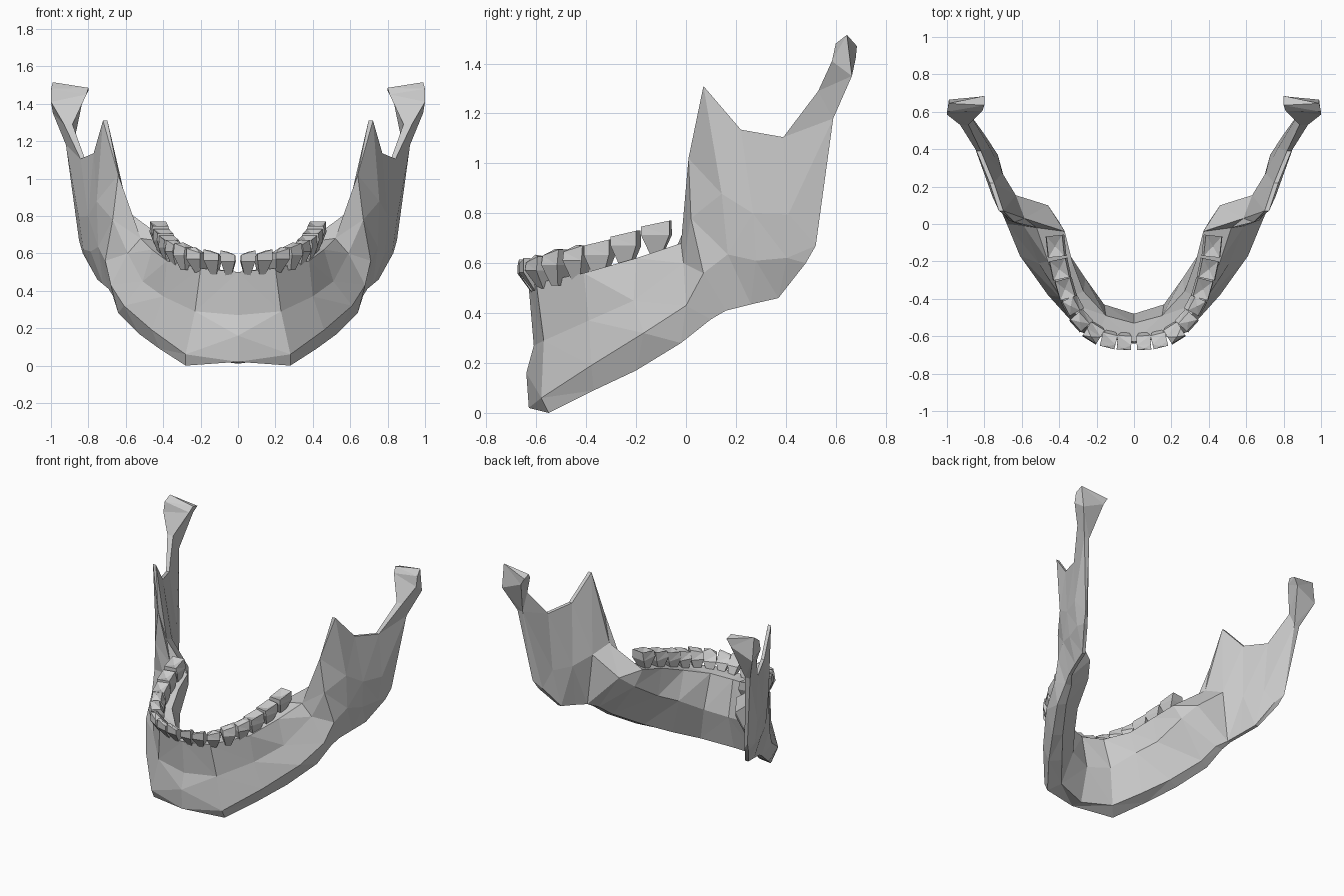
import bpy, bmesh, math
from mathutils import Vector

if "Cube" in bpy.data.objects:
    bpy.data.objects.remove(bpy.data.objects["Cube"])


def finish(name, bm):
    """Turn one half into a mirrored, flat-shaded object."""
    bmesh.ops.recalc_face_normals(bm, faces=bm.faces)
    bmesh.ops.triangulate(bm, faces=[f for f in bm.faces if len(f.verts) > 3],
                          quad_method='SHORT_EDGE')
    me = bpy.data.meshes.new(name)
    bm.to_mesh(me)
    bm.free()
    ob = bpy.data.objects.new(name, me)
    bpy.context.collection.objects.link(ob)
    mod = ob.modifiers.new("mirror", 'MIRROR')
    mod.merge_threshold = 0.0005
    return ob


def bridge(bm, a, b):
    n = len(a)
    for i in range(n):
        j = (i + 1) % n
        bm.faces.new((a[i], a[j], b[j], b[i]))


def ring(bm, pts):
    return [bm.verts.new(p) for p in pts]


# Jaw body cross-sections, chin to back teeth:
# outer top, outer mid, outer low, outer base, inner base, inner mid, inner top
body = [
    [(0, -.63, .50), (0, -.61, .27), (0, -.64, .16), (0, -.63, .02),
     (0, -.54, .01), (0, -.48, .25), (0, -.53, .50)],
    [(.20, -.60, .52), (.23, -.57, .29), (.28, -.58, .06), (.28, -.55, 0),
     (.22, -.48, .04), (.16, -.43, .28), (.15, -.49, .52)],
    [(.38, -.41, .56), (.40, -.39, .37), (.46, -.38, .19), (.42, -.37, .09),
     (.34, -.33, .11), (.26, -.29, .37), (.27, -.36, .56)],
    [(.46, -.20, .62), (.51, -.21, .45), (.61, -.17, .32), (.53, -.20, .17),
     (.46, -.18, .19), (.34, -.17, .43), (.33, -.20, .62)],
    [(.52, -.02, .68), (.59, -.01, .60), (.68, 0, .43), (.64, -.02, .28),
     (.58, 0, .30), (.40, .01, .55), (.37, -.04, .66)],
]
# Front edge of the upright plate
front_edge = [(.64, .01, 1.02), (.67, .02, .78), (.71, .07, .56), (.67, .10, .375),
              (.62, .10, .38), (.46, .10, .63), (.585, .03, .82)]


# Upright plate sections from a top point, a base point and a thickness
def plate(top, base, bulge, thick):
    t, b = Vector(top), Vector(base)
    edge, fat = Vector((.012, 0, 0)), Vector((thick / 2, 0, 0))
    mid = t.lerp(b, .48) + Vector((bulge, .03, 0))
    low = t.lerp(b, .75) + Vector((bulge, .03, 0))
    return [t + edge, mid + fat, low + fat, b + edge, b - edge,
            t.lerp(b, .6) + Vector((bulge, .03, 0)) - fat, t - edge]


ramus = [
    plate((.71, .07, 1.31), (.68, .16, .41), .0, .12),
    plate((.76, .22, 1.135), (.71, .26, .435), .02, .09),
    plate((.83, .39, 1.105), (.74, .37, .46), .03, .07),
]
# Back edge, ending in the neck
back_edge = [(.93, .53, 1.29), (.92, .59, 1.18), (.85, .52, .67), (.83, .48, .60),
             (.80, .48, .61), (.88, .59, 1.18), (.885, .53, 1.29)]

bm = bmesh.new()
rings = [ring(bm, s) for s in body + [front_edge] + ramus + [back_edge]]
for a, b in zip(rings, rings[1:]):
    bridge(bm, a, b)
last = rings[-1]
bm.faces.new(last[1:6])

# Neck and flared joint head
neck = [last[0], last[1], last[5], last[6]]
flare = ring(bm, [(1.0, .585, 1.41), (.99, .665, 1.35), (.83, .68, 1.42), (.81, .605, 1.45)])
head = ring(bm, [(1.0, .60, 1.48), (.99, .645, 1.515), (.80, .685, 1.47), (.80, .635, 1.485)])
bridge(bm, neck, flare)
bridge(bm, flare, head)
bm.faces.new(head)
finish("jaw_bone", bm)


# Teeth: tapered crowns aligned with the dental arch
def tooth(bm, x, y, z, w, d, h, turn, edge, peak, lean):
    along = Vector((math.cos(turn), math.sin(turn), 0))
    out = Vector((math.sin(turn), -math.cos(turn), 0))
    levels = []
    for zf, wf, df in ((-.15, .4, .6), (.5, .95, 1), (.9, .95, edge)):
        c = Vector((x, y, z + h * zf)) + out * lean * zf
        levels.append(ring(bm, [c + along * w * wf * sx / 2 + out * d * df * sy / 2
                                + Vector((0, 0, .012 * sx * (zf > .8)))
                                for sx, sy in ((-1, -1), (1, -1), (1, 1), (-1, 1))]))
    for a, b in zip(levels, levels[1:]):
        bridge(bm, a, b)
    bm.faces.new(levels[0])
    tip = bm.verts.new(Vector((x, y, z + h * .9 + peak)) + out * lean)
    top = levels[-1]
    for i in range(4):
        bm.faces.new((top[i], top[(i + 1) % 4], tip))


rows = {  # x, y, base z, width, depth, height, turn in degrees
    "incisor": [(.05, -.605, .50, .08, .075, .115, 4), (.128, -.595, .505, .085, .075, .115, 14)],
    "canine": [(.205, -.565, .515, .09, .09, .11, 32)],
    "premolar": [(.275, -.51, .53, .09, .095, .125, 48), (.32, -.43, .55, .09, .095, .12, 62)],
    "molar": [(.36, -.345, .57, .11, .095, .125, 74), (.39, -.24, .61, .11, .1, .12, 78),
              (.412, -.118, .655, .12, .1, .115, 84)],
}
shape = {"incisor": (.35, .005, .06), "canine": (.5, .02, .045),
         "premolar": (.65, .015, .02), "molar": (.85, -.02, .01)}
for kind, items in rows.items():
    bm = bmesh.new()
    for x, y, z, w, d, h, a in items:
        tooth(bm, x, y, z, w, d, h, math.radians(a), *shape[kind])
    finish(kind + "_teeth", bm)
